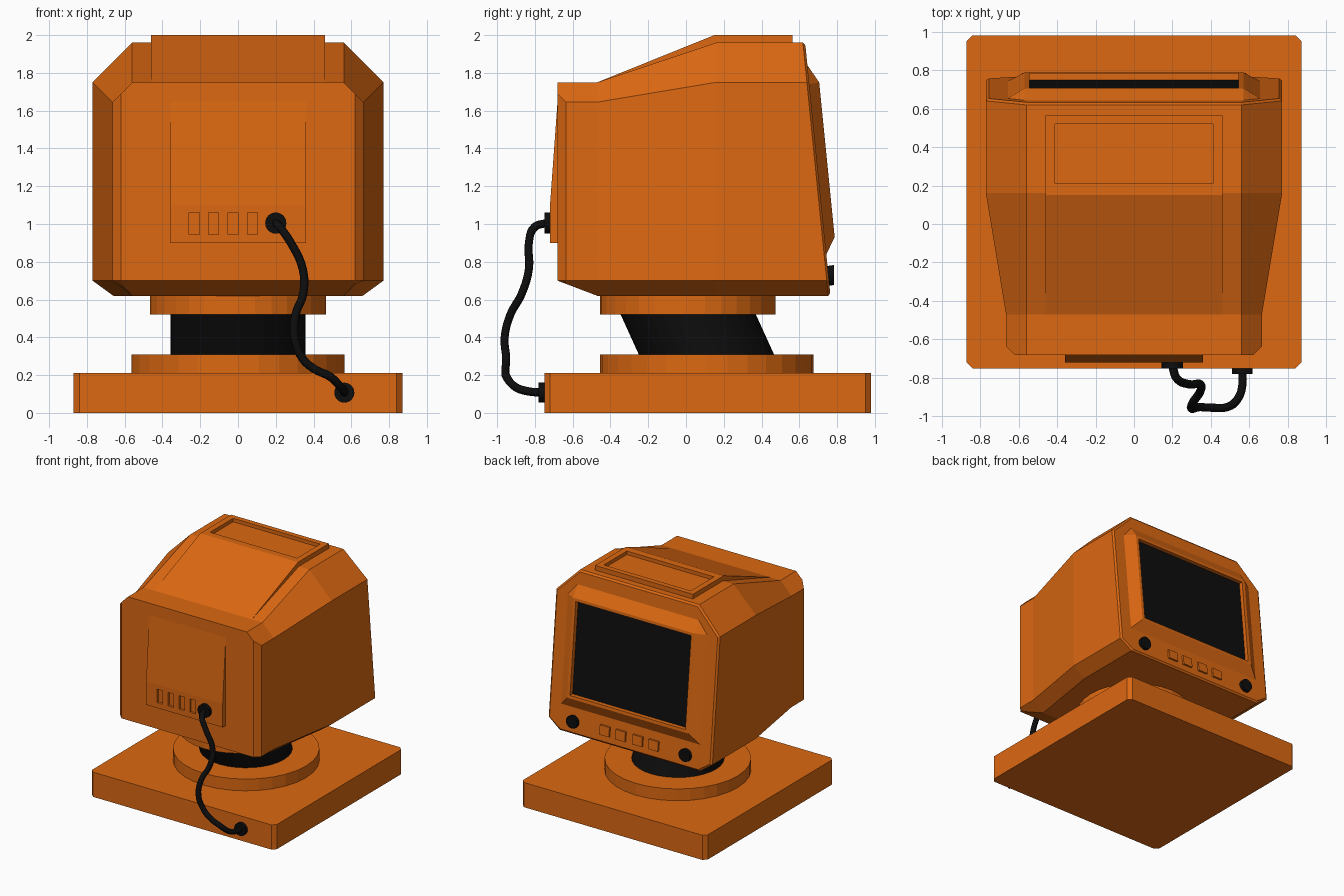
import bpy, bmesh, math
from mathutils import Vector

if "Cube" in bpy.data.objects:
    bpy.data.objects.remove(bpy.data.objects["Cube"])


def material(name, rgb):
    m = bpy.data.materials.new(name)
    m.diffuse_color = (*rgb, 1)
    m.use_nodes = True
    m.node_tree.nodes["Principled BSDF"].inputs["Base Color"].default_value = m.diffuse_color
    return m


ORANGE = material("orange_plastic", (0.72, 0.14, 0.006))
BLACK = material("black_plastic", (0.004, 0.004, 0.004))


def finish(name, bm, mat):
    bmesh.ops.remove_doubles(bm, verts=bm.verts, dist=1e-4)
    bmesh.ops.recalc_face_normals(bm, faces=bm.faces)
    me = bpy.data.meshes.new(name)
    bm.to_mesh(me)
    bm.free()
    me.materials.append(mat)
    ob = bpy.data.objects.new(name, me)
    bpy.context.collection.objects.link(ob)
    return ob


def loft(name, rings, mat=ORANGE):
    """Closed solid through rings with equal point counts."""
    bm = bmesh.new()
    vs = [[bm.verts.new(p) for p in r] for r in rings]
    n = len(vs[0])
    for a, b in zip(vs, vs[1:]):
        for i in range(n):
            j = (i + 1) % n
            bm.faces.new((a[i], a[j], b[j], b[i]))
    bm.faces.new(vs[0])
    bm.faces.new(vs[-1])
    return finish(name, bm, mat)


def prism(name, yz, half_x, cx=0, mat=ORANGE):
    return loft(name, [[(cx + s * half_x, y, z) for y, z in yz] for s in (-1, 1)], mat)


def cylinder(name, start, end, r, axis="z", mat=ORANGE, n=32):
    def ring(c):
        pts = []
        for i in range(n):
            a = 2 * math.pi * i / n
            u, v = r * math.cos(a), r * math.sin(a)
            pts.append(Vector(c) + Vector((u, v, 0) if axis == "z" else (u, 0, v)))
        return pts
    return loft(name, [ring(start), ring(end)], mat)


def cut(target, cutters):
    for c in cutters:
        m = target.modifiers.new("cut", "BOOLEAN")
        m.operation, m.solver, m.object = "DIFFERENCE", "EXACT", c
        bpy.context.view_layer.objects.active = target
        bpy.ops.object.modifier_apply(modifier=m.name)
        bpy.data.objects.remove(c)


def face_y(z):
    """The tilted screen side of the housing."""
    return 0.765 - (z - 0.62) * 0.1


def on_face(x, z, d):
    return (x, face_y(z) + d, z)


def face_box(name, x0, x1, z0, z1, d0, d1, mat=ORANGE):
    return loft(name, [[on_face(x, z, d) for x, z in
                        ((x0, z0), (x1, z0), (x1, z1), (x0, z1))] for d in (d0, d1)], mat)


# Square foot with clipped corners
outline = [(0.87, -0.72), (0.87, 0.95), (0.84, 0.98), (-0.84, 0.98),
           (-0.87, 0.95), (-0.87, -0.72), (-0.84, -0.75), (0.84, -0.75)]
loft("foot_plate", [[(x, y, z) for x, y in outline] for z in (0, 0.21)])

# Swivel: lower disc, leaning neck, upper disc
cylinder("lower_disc", (0, 0.11, 0.205), (0, 0.11, 0.31), 0.565)
cylinder("neck", (0, 0.11, 0.305), (0, 0.01, 0.525), 0.358, mat=BLACK)
cylinder("upper_disc", (0, 0.01, 0.52), (0, 0.01, 0.63), 0.465)

# Housing: mirrored cross-sections from the cable side to the screen side
sections = [
    (-0.68, [(0.62, 0.70), (0.62, 0.70), (0.62, 1.69), (0.56, 1.75)]),
    (-0.635, [(0.62, 0.683), (0.665, 0.70), (0.665, 1.645), (0.56, 1.75)]),
    (-0.47, [(0.56, 0.62), (0.665, 0.70), (0.665, 1.645), (0.56, 1.75)]),
]
wide = [(0.66, 0.62), (0.77, 0.70), (0.77, 1.75), (0.56, 1.96)]
lip = [(0.65, 0.635), (0.755, 0.707), (0.755, 1.744), (0.553, 1.945)]


def both_sides(half):
    return half + [(-x, z) for x, z in reversed(half)]


rings = [[(x, y, z) for x, z in both_sides(h)] for y, h in sections]
rings.append([(x, 0.16, z) for x, z in both_sides(wide)])
rings.append([on_face(x, z, -0.012) for x, z in both_sides(wide)])
rings.append([on_face(x, z, 0) for x, z in both_sides(lip)])
loft("housing", rings)

# Raised top panel with a shallow tray
top = prism("top_panel", [(-0.47, 1.75), (0.15, 2.0), (0.565, 2.0),
                          (0.565, 1.92), (0.15, 1.92), (-0.45, 1.72)], 0.46)
cut(top, [prism("tray_cutter", [(0.21, 1.97), (0.52, 1.97), (0.52, 2.1), (0.21, 2.1)], 0.41)])

# Wedge panel with vents on the cable side
panel = prism("rear_panel", [(-0.66, 0.90), (-0.72, 0.90), (-0.72, 1.10),
                             (-0.68, 1.65), (-0.66, 1.65)], 0.36)
cut(panel, [prism("vent_cutter", [(-0.70, 0.945), (-0.8, 0.945), (-0.8, 1.06), (-0.70, 1.06)],
                  0.027, -0.232 + 0.103 * i) for i in range(4)])

# Screen surround: bevelled frame, opened up for the screen
bm = bmesh.new()
base = [(0.655, 0.84), (0.655, 1.74), (0.57, 1.84)]
front = [(0.57, 0.93), (0.57, 1.75)]
for half, d in ((base, -0.01), (base, 0.0), (front, 0.053)):
    for x, z in both_sides(half):
        bm.verts.new(on_face(x, z, d))
bmesh.ops.convex_hull(bm, input=bm.verts)
bmesh.ops.dissolve_limit(bm, angle_limit=0.01, verts=bm.verts, edges=bm.edges)
surround = finish("screen_surround", bm, ORANGE)
cut(surround, [face_box("screen_cutter", -0.543, 0.543, 0.955, 1.725, 0.012, 0.2)])
face_box("screen", -0.543, 0.543, 0.955, 1.725, 0.005, 0.018, BLACK)

# Push buttons and knobs below the screen
for i, x in enumerate((-0.23, -0.08, 0.08, 0.23)):
    face_box(f"button_{i + 1}", x - 0.045, x + 0.045, 0.69, 0.77, -0.01, 0.016)
for side, x in (("left", -0.53), ("right", 0.53)):
    cylinder(f"{side}_knob", on_face(x, 0.724, -0.01), on_face(x, 0.73, 0.03), 0.053, "y", BLACK, 24)

# Cable and its two plugs
cylinder("upper_plug", (0.2, -0.71, 1.005), (0.2, -0.75, 1.005), 0.056, "y", BLACK, 24)
cylinder("lower_plug", (0.563, -0.74, 0.107), (0.563, -0.78, 0.107), 0.053, "y", BLACK, 24)
path = [(0.2, -0.74, 1.005), (0.22, -0.8, 0.985), (0.28, -0.832, 0.90), (0.343, -0.832, 0.76),
        (0.345, -0.87, 0.63), (0.305, -0.93, 0.52), (0.30, -0.96, 0.40), (0.34, -0.952, 0.29),
        (0.40, -0.955, 0.235), (0.49, -0.95, 0.19), (0.545, -0.90, 0.135), (0.563, -0.84, 0.115),
        (0.563, -0.76, 0.107)]
cu = bpy.data.curves.new("cable", "CURVE")
cu.dimensions = "3D"
cu.bevel_depth, cu.bevel_resolution, cu.resolution_u = 0.022, 3, 5
sp = cu.splines.new("BEZIER")
sp.bezier_points.add(len(path) - 1)
for bp, p in zip(sp.bezier_points, path):
    bp.co = p
    bp.handle_left_type = bp.handle_right_type = "AUTO"
cu.materials.append(BLACK)
bpy.context.collection.objects.link(bpy.data.objects.new("cable", cu))
